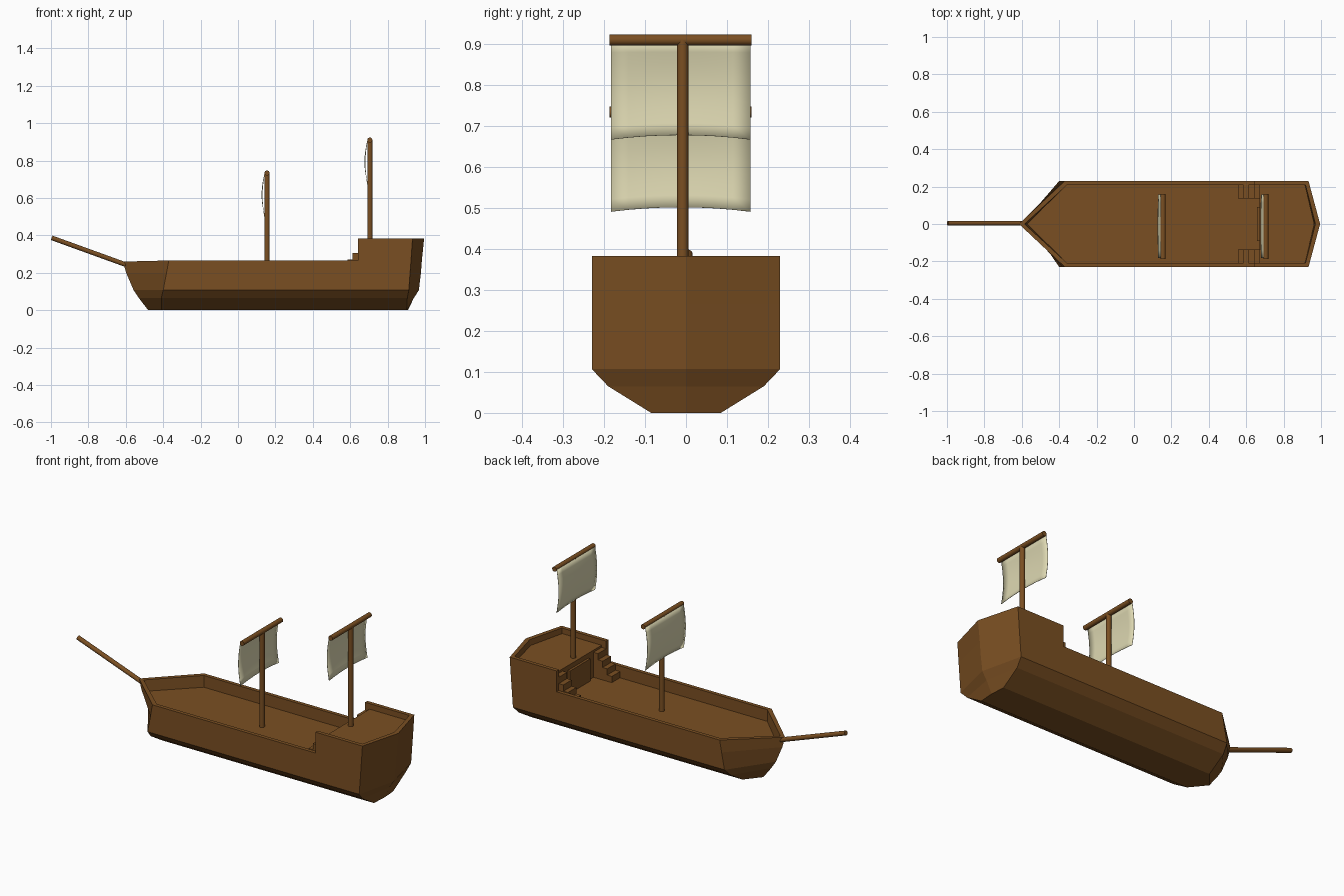
import bpy, bmesh, math
from mathutils import Vector

if "Cube" in bpy.data.objects:
    bpy.data.objects.remove(bpy.data.objects["Cube"])


def material(name, rgb):
    m = bpy.data.materials.new(name)
    m.diffuse_color = (*rgb, 1)
    m.use_nodes = True
    m.node_tree.nodes["Principled BSDF"].inputs["Base Color"].default_value = m.diffuse_color
    return m


WOOD = material("brown wood", (0.195, 0.078, 0.016))
CLOTH = material("cream cloth", (0.72, 0.68, 0.44))


def finish(name, bm, mat, smooth=False):
    bmesh.ops.recalc_face_normals(bm, faces=bm.faces)
    me = bpy.data.meshes.new(name)
    bm.to_mesh(me)
    bm.free()
    me.materials.append(mat)
    ob = bpy.data.objects.new(name, me)
    bpy.context.collection.objects.link(ob)
    if smooth:
        bpy.context.view_layer.objects.active = ob
        ob.select_set(True)
        bpy.ops.object.shade_smooth_by_angle(angle=math.radians(40))
        ob.select_set(False)
    return ob


def loft(name, rings, closed=True):
    """Skin rings of points. closed: loops capped at both ends.
    Not closed: open paths whose rows wrap into a tube, capped at path ends."""
    bm = bmesh.new()
    vs = [[bm.verts.new(p) for p in r] for r in rings]
    if not closed:
        vs = [list(c) for c in zip(*vs)]
    n = len(vs[0])
    for a, b in zip(vs, vs[1:]):
        for i in range(n):
            j = (i + 1) % n
            bm.faces.new((a[i], a[j], b[j], b[i]))
    bm.faces.new(vs[0])
    bm.faces.new(vs[-1])
    return finish(name, bm, WOOD)


def box(name, x0, x1, y0, y1, z0, z1):
    return loft(name, [[(x0, y0, z), (x1, y0, z), (x1, y1, z), (x0, y1, z)]
                       for z in (z0, z1)])


def rod(name, a, b, r):
    a, b = Vector(a), Vector(b)
    bm = bmesh.new()
    bmesh.ops.create_cone(bm, cap_ends=True, segments=14, radius1=r, radius2=r,
                          depth=(b - a).length)
    rot = (b - a).to_track_quat('Z', 'Y').to_matrix().to_4x4()
    bmesh.ops.transform(bm, matrix=rot, verts=bm.verts)
    bmesh.ops.translate(bm, vec=(a + b) / 2, verts=bm.verts)
    return finish(name, bm, WOOD, True)


def outline(bow, shoulder, corner, tip, w, z, zb=None):
    zb = z if zb is None else zb
    return [(bow, 0, zb), (shoulder, -w, z), (corner, -w, z),
            (tip, 0, z), (corner, w, z), (shoulder, w, z)]


# Hull: outside sections from keel to rail, then inside down to the main deck
loft("hull", [
    outline(-0.48, -0.41, 0.903, 0.908, 0.085, 0),
    outline(-0.53, -0.41, 0.905, 0.94, 0.19, 0.065),
    outline(-0.558, -0.40, 0.913, 0.967, 0.23, 0.107),
    outline(-0.598, -0.382, 0.92, 0.978, 0.23, 0.20),
    outline(-0.615, -0.37, 0.925, 0.983, 0.23, 0.266, 0.26),
    outline(-0.585, -0.358, 0.91, 0.958, 0.209, 0.266, 0.26),
    outline(-0.572, -0.358, 0.91, 0.958, 0.209, 0.20),
])


# Raised stern wall around the quarterdeck
def stern_path(x, w, corner, tip, z):
    return [(x, -w, z), (corner, -w, z), (tip, 0, z), (corner, w, z), (x, w, z)]


FRONT = 0.642
loft("stern_wall", [
    stern_path(FRONT, 0.23, 0.925, 0.983, 0.266),
    stern_path(FRONT, 0.23, 0.933, 0.995, 0.383),
    stern_path(FRONT, 0.209, 0.917, 0.97, 0.383),
    stern_path(FRONT, 0.209, 0.91, 0.958, 0.266),
], closed=False)
loft("quarterdeck", [stern_path(0.67, 0.211, 0.914, 0.964, z) for z in (0.2, 0.352)])
box("cabin_door", 0.657, 0.67, -0.09, 0.09, 0.2, 0.325)

# Stairs on both sides of the cabin door
for side, s in (("left", 1), ("right", -1)):
    y0, y1 = sorted((s * 0.137, s * 0.211))
    for i, (x, z) in enumerate(((0.556, 0.235), (0.585, 0.27), (0.613, 0.305), (0.642, 0.34))):
        box(f"stair_{side}_{i + 1}", x, (0.585, 0.613, 0.642, 0.67)[i], y0, y1, 0.2, z)


# Sail: sheet billowing forward, bottom edge gently arched
def sail(name, x, top):
    bm = bmesh.new()
    nu, nv = 8, 8
    grid = []
    for j in range(nv + 1):
        t = j / nv
        row = []
        for i in range(nu + 1):
            u = 2 * i / nu - 1
            belly = (1 - u * u)
            row.append(bm.verts.new((
                x - 0.012 - math.sin(math.pi * t) * (0.013 + 0.003 * belly),
                -0.013 + 0.17 * u,
                top - t * (0.243 - 0.011 * belly))))
        grid.append(row)
    for a, b in zip(grid, grid[1:]):
        for i in range(nu):
            bm.faces.new((a[i], a[i + 1], b[i + 1], b[i]))
    ob = finish(name, bm, CLOTH, True)
    mod = ob.modifiers.new("thickness", 'SOLIDIFY')
    mod.thickness = 0.002
    mod.offset = 0


# Masts with yards and sails
for name, x, z0, z1 in (("fore", 0.155, 0.2, 0.734), ("aft", 0.705, 0.35, 0.91)):
    rod(name + "_mast", (x, -0.008, z0), (x, -0.008, z1), 0.014)
    rod(name + "_yard", (x, -0.187, z1), (x, 0.16, z1), 0.0135)
    sail(name + "_sail", x, z1)

# Bowsprit
rod("bowsprit", (-0.59, 0.004, 0.24), (-0.996, 0.004, 0.387), 0.0125)
